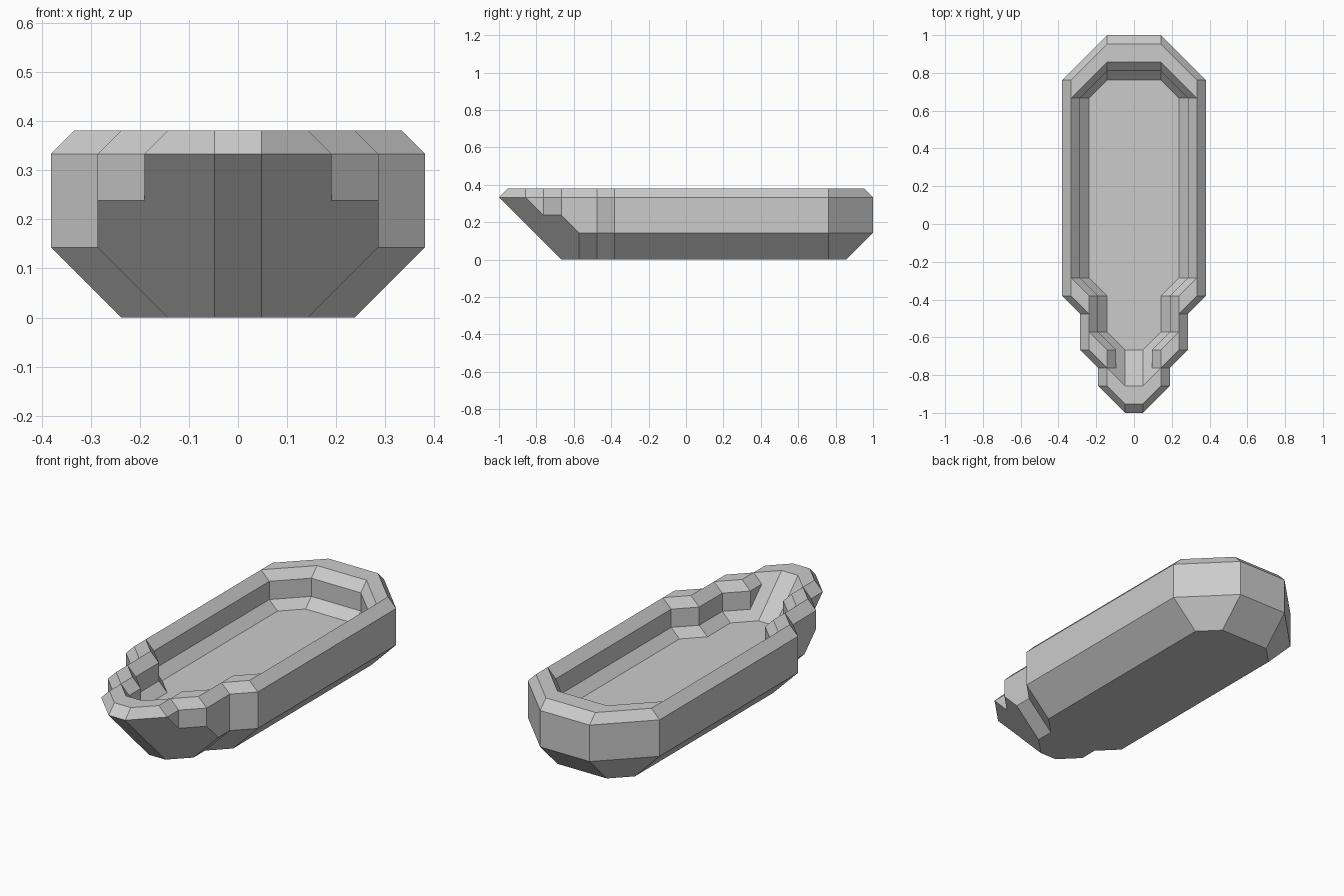
import bpy, bmesh, math

if "Cube" in bpy.data.objects:
    bpy.data.objects.remove(bpy.data.objects["Cube"])

U = 1 / 21  # the model sits on a 21-unit half-length grid

# Half plan of the outer wall (x > 0), from back to front spout
OUTER = [(3, 21), (8, 16), (8, -8), (6, -10), (6, -12), (6, -14), (4, -16), (4, -18), (1, -21)]
# Half plan of the rim crest, and its inner edge two units further in
CREST = [(3, 20), (7, 16), (7, -8), (5, -10), (5, -12), (5, -14), (3, -16), (3, -18), (1, -20)]
LIP = [(x, y - 2 if y > 0 else y + 2) for x, y in CREST]
WALL = [(3, 17), (6, 14)] + [(x - 1, y) for x, y in LIP[2:8]] + [(1, -18)]
FLOOR = [(3, 16), (5, 14), (5, -6), (3, -8), (3, -10), (3, -12)] + [(1, -14)] * 3
BASE = [(3, 18), (5, 16), (5, -8), (3, -10), (3, -12), (3, -12), (3, -12), (3, -12), (1, -14)]


def ring(half, height):
    """Closed ring from a half plan; height(x, y) gives z in units."""
    right = [(x, y, height(x, y)) for x, y in half]
    return right + [(-x, y, z) for x, y, z in reversed(right)]


def spout(x, y, z, offset):
    """Height z, raised where the sloping spout plane passes above it."""
    return max(z, x - y - offset) if y < -8 else z


rings = [
    ring(BASE, lambda x, y: 0),
    ring(OUTER, lambda x, y: spout(x, y, 3, 15)),
    ring(OUTER, lambda x, y: 7),
    ring(CREST, lambda x, y: 8),
    ring(LIP, lambda x, y: 8),
    ring(WALL, lambda x, y: spout(x, y, 7, 11)),
    ring(WALL, lambda x, y: spout(x, y, 5, 11)),
    ring(FLOOR, lambda x, y: 4),
]

bm = bmesh.new()
cache = {}


def vert(p):
    if p not in cache:
        cache[p] = bm.verts.new([c * U for c in p])
    return cache[p]


def face(points):
    """Add a face, skipping repeated corners and zero-area strips."""
    pts = list(dict.fromkeys(points))
    if len(pts) < 3:
        return
    f = bm.faces.new([vert(p) for p in pts])
    if f.calc_area() < 1e-6:
        bmesh.ops.delete(bm, geom=[f], context='FACES_ONLY')


# Loft base, hull, rim and inner walls, then cap the underside and floor
for low, high in zip(rings, rings[1:]):
    n = len(low)
    for i in range(n):
        j = (i + 1) % n
        face([low[j], low[i], high[i], high[j]])
face(rings[0])
face(rings[-1][::-1])

# Clean up loose edges, merge coplanar facets
bmesh.ops.delete(bm, geom=[e for e in bm.edges if not e.link_faces], context='EDGES')
bmesh.ops.dissolve_limit(bm, angle_limit=math.radians(1), verts=bm.verts[:], edges=bm.edges[:])

# Outward check: the underside must face down
under = min(bm.faces, key=lambda f: f.calc_center_median().z)
under.normal_update()
if under.normal.z > 0:
    bmesh.ops.reverse_faces(bm, faces=bm.faces[:])

mesh = bpy.data.meshes.new("spouted_trough")
bm.to_mesh(mesh)
bm.free()
trough = bpy.data.objects.new("spouted_trough", mesh)
bpy.context.collection.objects.link(trough)

grey = bpy.data.materials.new("light grey")
grey.diffuse_color = (0.6, 0.6, 0.6, 1)
grey.use_nodes = True
grey.node_tree.nodes["Principled BSDF"].inputs["Base Color"].default_value = grey.diffuse_color
mesh.materials.append(grey)
